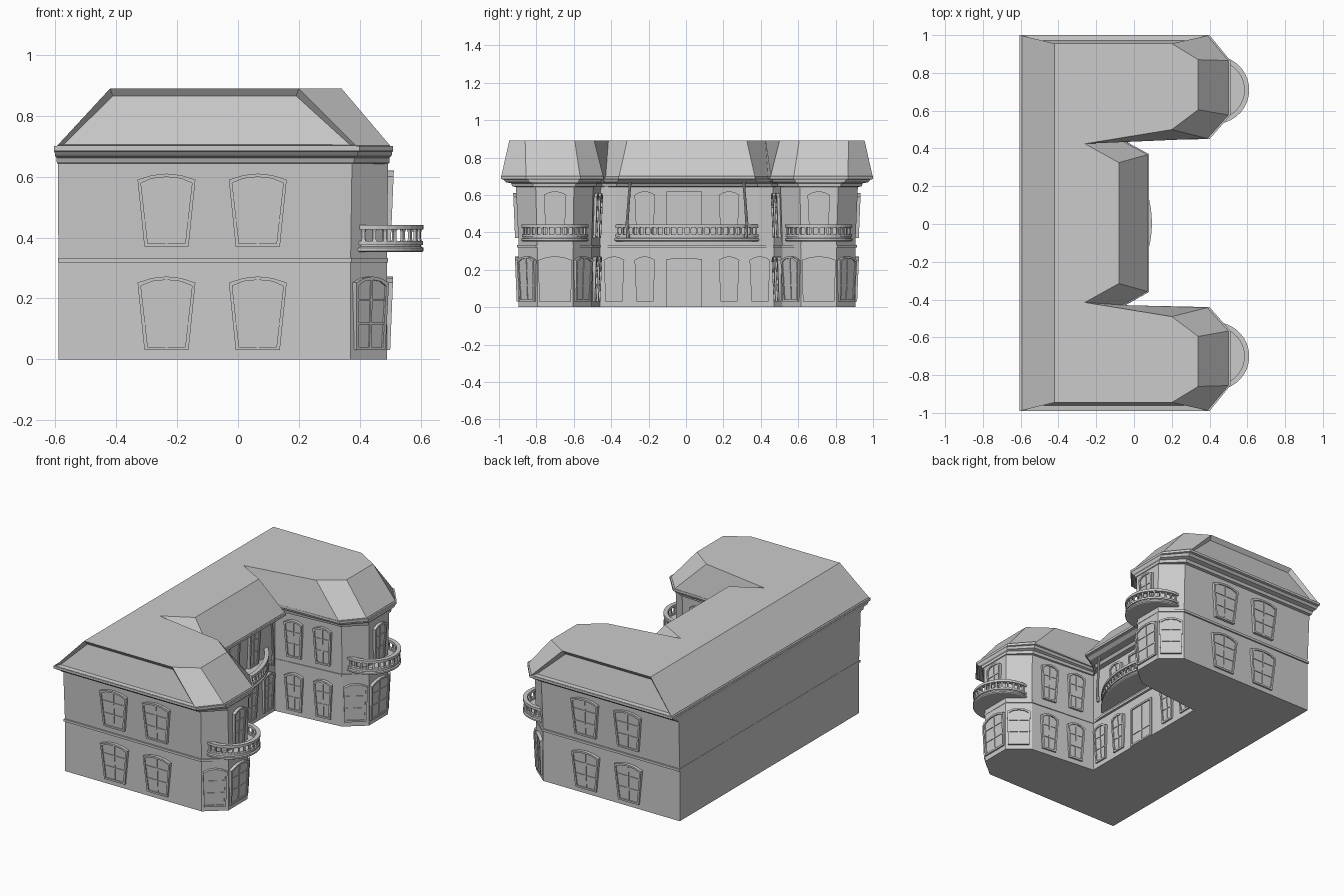
import bpy, bmesh, math
from mathutils import Vector, Matrix

if "Cube" in bpy.data.objects:
    bpy.data.objects.remove(bpy.data.objects["Cube"])

CY = 0.005  # symmetry line of the building


def add_loft(bm, rings):
    """Skin a stack of closed rings of equal length and cap both ends."""
    vs = [[bm.verts.new(p) for p in r] for r in rings]
    n = len(rings[0])
    for a, b in zip(vs, vs[1:]):
        for i in range(n):
            bm.faces.new((a[i], a[(i + 1) % n], b[(i + 1) % n], b[i]))
    bm.faces.new(vs[0][::-1])
    bm.faces.new(vs[-1])


def finish(bm, name, matrix=None):
    bmesh.ops.recalc_face_normals(bm, faces=bm.faces)
    me = bpy.data.meshes.new(name)
    bm.to_mesh(me)
    bm.free()
    ob = bpy.data.objects.new(name, me)
    if matrix:
        ob.matrix_world = matrix
    bpy.context.collection.objects.link(ob)
    return ob


# Half plans of the U shape (+y half): walls, eaves and flat roof top
WALL = [(-.59, .90), (.37, .90), (.49, .80), (.49, .61), (.37, .51), (-.07, .465), (-.07, .385)]
EAVE = [(-.605, .995), (.40, .995), (.51, .86), (.51, .57), (.40, .445), (-.05, .435), (.08, .365)]
TOP = [(-.42, .95), (.20, .95), (.34, .865), (.34, .60), (.20, .495), (-.26, .42), (-.08, .32)]


def ring(a, b, t, z):
    half = [(p[0] + (q[0] - p[0]) * t, p[1] + (q[1] - p[1]) * t) for p, q in zip(a, b)]
    return [(x, y + CY, z) for x, y in half] + [(x, -y + CY, z) for x, y in half[::-1]]


# Walls, upper storey leaning slightly outwards
bm = bmesh.new()
add_loft(bm, [ring(WALL, EAVE, t, z) for t, z in ((0, 0), (0, .33), (.15, .65))])
finish(bm, "walls")

# String course between the storeys
bm = bmesh.new()
add_loft(bm, [ring(WALL, EAVE, .1, z) for z in (.318, .333)])
finish(bm, "string_course")

# Stepped cornice
bm = bmesh.new()
add_loft(bm, [ring(WALL, EAVE, t, z) for t, z in
              ((.1, .642), (.35, .645), (.42, .662), (.72, .668), (.85, .682), (1, .685), (1, .70))])
finish(bm, "cornice")

# Mansard roof with sunken panels on the two end slopes
bm = bmesh.new()
add_loft(bm, [ring(EAVE, TOP, t, z) for t, z in ((.06, .69), (.06, .702), (1, .89))])
bmesh.ops.recalc_face_normals(bm, faces=bm.faces)
ends = [f for f in bm.faces if abs(f.normal.y) > .9 and abs(f.calc_center_median().y) > .9
        and f.calc_area() > .05]
bmesh.ops.inset_individual(bm, faces=ends, thickness=.022, depth=-.025)
finish(bm, "roof")


def opening(name, x, y, angle, z0, z1, wt, wb, arch=.02, lean=.01, bars=(.36, .68)):
    """Framed window or door; angle is the outward direction in degrees."""
    h = z1 - z0

    def outline(i, w):
        p = [(-wb / 2 + i, i), (wb / 2 - i, i), (wt / 2 - i, h - arch - i), (wt / 4, h - arch * .25 - i),
             (0, h - i), (-wt / 4, h - arch * .25 - i), (-wt / 2 + i, h - arch - i)]
        return [(u, v, w + lean * v / h) for u, v in p]

    def bar(u0, u1, v0, v1):
        add_loft(bm, [[(u, v, w + lean * v / h) for u, v in ((u0, v0), (u1, v0), (u1, v1), (u0, v1))]
                      for w in (0, .007)])

    bm = bmesh.new()
    add_loft(bm, [outline(0, -.02), outline(0, .01), outline(.011, .01), outline(.011, .003)])
    bar(-.004, .004, .01, h - .012)
    for f in bars:
        half = (wb + (wt - wb) * f) / 2 - .01
        bar(-half, half, f * h - .003, f * h + .003)
    a = math.radians(angle)
    n = Vector((math.cos(a), math.sin(a), 0))
    t = Vector((-n.y, n.x, 0))
    m = Matrix((t, (0, 0, 1), n)).transposed().to_4x4()
    m.translation = (x, y + CY, z0)
    return finish(bm, name, m)


LOW, UP = (.03, .272), (.37, .61)
for s in (1, -1):
    # Outer side walls and courtyard side walls, both storeys
    for (z0, z1), off in ((LOW, 0), (UP, .009)):
        for x in (-.235, .065):
            opening("side_window", x, s * (.90 + off), 90 * s, z0, z1, .19, .145)
        for x in (.25, .06):
            y = .465 + .045 * (x + .07) / .44 - off * .5
            opening("courtyard_window", x, s * y, -84 * s, z0, z1, .12, .095)
    # Bay windows on the wing ends
    opening("bay_window", .49, s * .705, 0, *LOW, .18, .17)
    opening("bay_window", .43, s * .85, 50 * s, *LOW, .14, .125)
    opening("bay_window", .43, s * .56, -50 * s, *LOW, .14, .125)
    opening("balcony_door", .492, s * .705, 0, .38, .62, .12, .10)
    # Windows of the middle block
    opening("middle_window", -.07, s * .225, 0, *LOW, .11, .09)
    opening("middle_window", -.07, s * .39, 0, *LOW, .11, .09)
    opening("middle_window", -.055, s * .225, 0, .38, .62, .11, .09)

# Double doors of the middle block
opening("entrance_door", -.07, -.015, 0, 0, .26, .19, .19, arch=.002, lean=0, bars=(.3,))
opening("upper_door", -.06, -.015, 0, .38, .62, .19, .19, arch=.002, lean=.01, bars=(.3,))


def balcony(name, cx, cy, r, sweep, count):
    """Curved balcony: slab, bottom moulding, balusters and handrail."""
    sweep = math.radians(sweep)
    steps = 20

    def arc(rad, z):
        return [(cx + rad * math.cos(a), cy + CY + rad * math.sin(a), z)
                for a in (-sweep + 2 * sweep * i / steps for i in range(steps + 1))]

    def curb(z0, z1, r0, r1):
        add_loft(bm, [arc(r1, z) + arc(r0, z)[::-1] for z in (z0, z1)])

    bm = bmesh.new()
    add_loft(bm, [arc(r - .006, .352), arc(r, .356), arc(r, .366), arc(r - .008, .370), arc(r - .008, .378)])
    curb(.376, .388, r - .024, r - .002)
    curb(.426, .442, r - .026, r)
    for i in range(count):
        a = -sweep + 2 * sweep * (i + .5) / count
        c, s = math.cos(a), math.sin(a)
        add_loft(bm, [[(cx + (r - .013 + p) * c - q * s, cy + CY + (r - .013 + p) * s + q * c, z)
                       for p, q in ((-k, -k), (k, -k), (k, k), (-k, k))]
                      for z, k in ((.386, .008), (.395, .005), (.418, .005), (.428, .008))])
    finish(bm, name)


for s in (1, -1):
    balcony("wing_balcony", .43, s * .705, .18, 102, 17)
balcony("middle_balcony", -.445, 0, .54, 46.5, 24)

# Slim posts from the middle balcony up to the eaves
for s in (1, -1):
    bm = bmesh.new()
    add_loft(bm, [[(.02 + k * math.cos(i * math.pi / 4), s * y + CY + k * math.sin(i * math.pi / 4), z)
                   for i in range(8)]
                  for z, y, k in ((.37, .315, .010), (.45, .32, .008), (.56, .312, .007), (.65, .305, .007), (.685, .305, .010))])
    finish(bm, "balcony_post")
